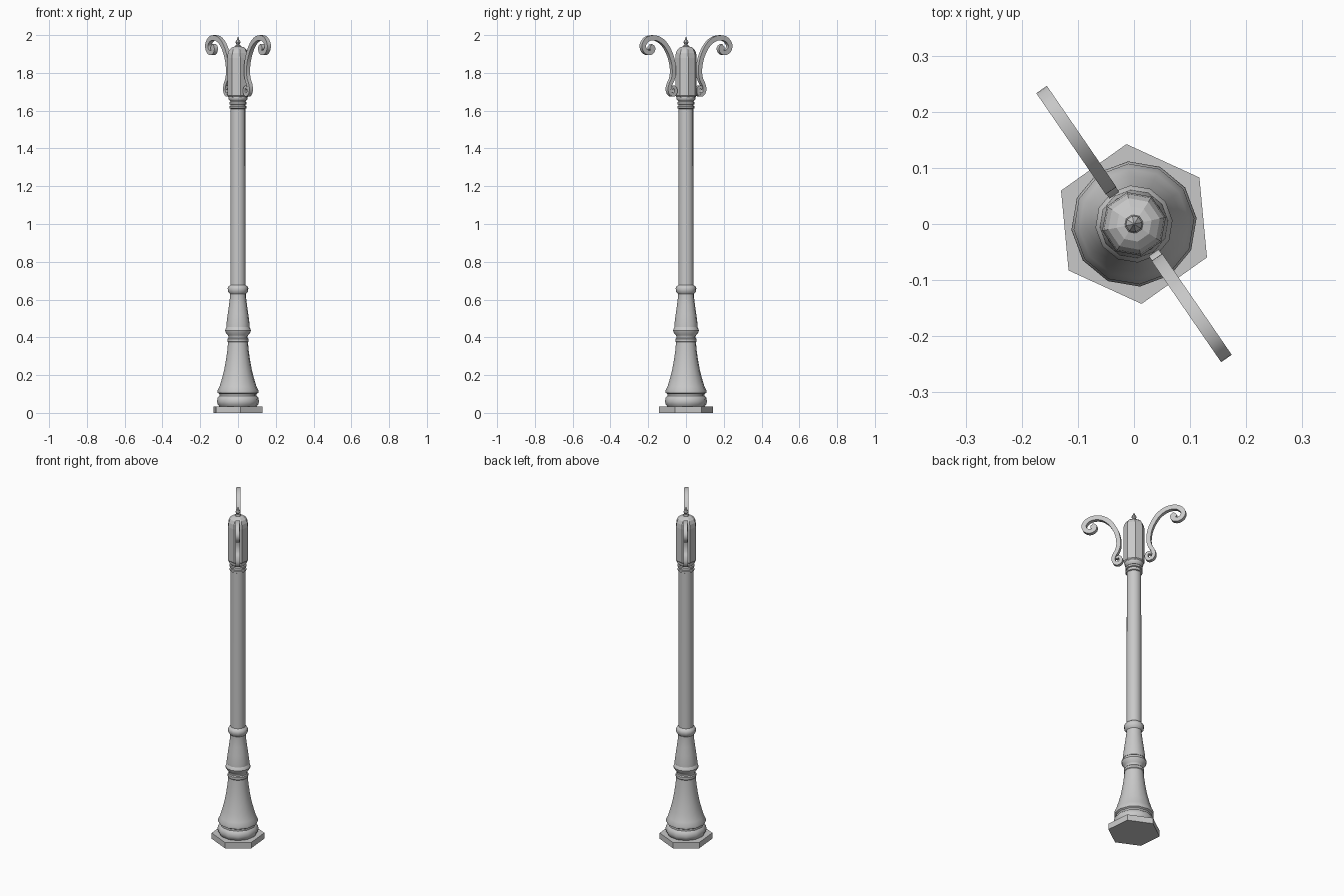
import bpy, bmesh, math
from mathutils import Vector, Matrix

old = bpy.data.objects.get("Cube")
if old:
    bpy.data.objects.remove(old, do_unlink=True)

TURN = math.radians(5.4)
ARM_TURN = math.radians(-55.5)

metal = bpy.data.materials.new("grey metal")
metal.use_nodes = True
metal.diffuse_color = (0.58, 0.58, 0.58, 1)
metal.node_tree.nodes["Principled BSDF"].inputs["Base Color"].default_value = (0.58, 0.58, 0.58, 1)


def finish(bm, name, smooth):
    """Turn a bmesh into a named, shaded object."""
    bmesh.ops.recalc_face_normals(bm, faces=bm.faces)
    mesh = bpy.data.meshes.new(name)
    bm.to_mesh(mesh)
    bm.free()
    mesh.materials.append(metal)
    obj = bpy.data.objects.new(name, mesh)
    bpy.context.collection.objects.link(obj)
    if smooth:
        bpy.ops.object.select_all(action="DESELECT")
        obj.select_set(True)
        bpy.context.view_layer.objects.active = obj
        bpy.ops.object.shade_smooth_by_angle(angle=math.radians(smooth))
    return obj


def skin(bm, rings):
    """Join rings of vertices with quads and cap both ends."""
    for a, b in zip(rings, rings[1:]):
        n = len(a)
        for i in range(n):
            j = (i + 1) % n
            bm.faces.new((a[i], a[j], b[j], b[i]))
    bm.faces.new(rings[0])
    bm.faces.new(rings[-1])


def lathe(name, profile, sides, turn, smooth=0):
    """Stack polygon rings given as (radius, height)."""
    bm = bmesh.new()
    rings = []
    for r, z in profile:
        angles = [turn + math.tau * i / sides for i in range(sides)]
        rings.append([bm.verts.new((r * math.cos(a), r * math.sin(a), z)) for a in angles])
    skin(bm, rings)
    return finish(bm, name, smooth)


def spline(points, steps):
    """Smooth path through the points."""
    p = [Vector(q) for q in points]
    p = [2 * p[0] - p[1]] + p + [2 * p[-1] - p[-2]]
    out = []
    for a, b, c, d in zip(p, p[1:], p[2:], p[3:]):
        for k in range(steps):
            t = k / steps
            out.append(0.5 * (2 * b + (c - a) * t + (2 * a - 5 * b + 4 * c - d) * t * t
                              + (3 * b - a - 3 * c + d) * t ** 3))
    return out + [p[-2]]


# Six-sided foot plate
lathe("foot_plate", [(0.143, 0), (0.143, 0.035)], 6, TURN + math.pi / 6)

# Flared pedestal with mouldings
lathe("pedestal", [
    (0.100, 0.035), (0.108, 0.045), (0.112, 0.06), (0.108, 0.08), (0.098, 0.09),
    (0.098, 0.10), (0.108, 0.106), (0.108, 0.12), (0.098, 0.14), (0.086, 0.18),
    (0.074, 0.225), (0.064, 0.28), (0.057, 0.33), (0.053, 0.375)], 12, TURN, 35)
lathe("pedestal_rings", [
    (0.050, 0.37), (0.056, 0.378), (0.056, 0.392), (0.051, 0.397), (0.051, 0.405),
    (0.055, 0.412), (0.066, 0.426), (0.069, 0.437), (0.064, 0.45), (0.058, 0.458)], 12, TURN, 35)
lathe("upper_pedestal", [
    (0.062, 0.455), (0.061, 0.475), (0.055, 0.52), (0.048, 0.57), (0.043, 0.61),
    (0.043, 0.63), (0.053, 0.642), (0.055, 0.66), (0.050, 0.67), (0.041, 0.678)], 12, TURN, 35)

# Long column and its neck rings
lathe("column", [(0.041, 0.67), (0.040, 1.66)], 12, TURN, 35)
for i, z in enumerate((1.618, 1.64)):
    lathe(f"neck_ring_{i + 1}", [(0.040, z - 0.008), (0.046, z - 0.005), (0.046, z + 0.005),
                                 (0.040, z + 0.008)], 12, TURN, 35)
lathe("neck_collar", [(0.041, 1.65), (0.050, 1.66), (0.052, 1.672), (0.048, 1.68)], 12, TURN, 35)

# Eight-sided housing with a faceted dome
EIGHTH = ARM_TURN + math.pi / 8
lathe("housing", [(0.050, 1.67), (0.058, 1.68), (0.058, 1.88), (0.055, 1.905),
                  (0.047, 1.923), (0.032, 1.935), (0.015, 1.94)], 8, EIGHTH)

# Pointed finial
lathe("finial", [(0.018, 1.935), (0.016, 1.943), (0.008, 1.948), (0.010, 1.954), (0.015, 1.961),
                 (0.012, 1.967), (0.006, 1.975), (0.001, 1.99)], 8, EIGHTH, 35)


# Scrolled arms: a flat bar swept along an S-shaped path
path = spline([
    (0.082, 1.722), (0.090, 1.735), (0.100, 1.727), (0.100, 1.712), (0.088, 1.700),
    (0.073, 1.698), (0.068, 1.688), (0.085, 1.684), (0.105, 1.691), (0.113, 1.712),
    (0.107, 1.738), (0.092, 1.765), (0.084, 1.80), (0.088, 1.85), (0.105, 1.90),
    (0.135, 1.947), (0.175, 1.977), (0.218, 1.986), (0.255, 1.976), (0.277, 1.948),
    (0.270, 1.920), (0.245, 1.906), (0.222, 1.914), (0.217, 1.933), (0.232, 1.943)][7:], 5)
foot = spline([
    (0.113, 1.712), (0.105, 1.690), (0.086, 1.684), (0.072, 1.697),
    (0.074, 1.718), (0.088, 1.726), (0.096, 1.714)], 5)


def bar(name, points, thick_start, thick_end, width, turn):
    bm = bmesh.new()
    rings = []
    last = len(points) - 1
    for i, p in enumerate(points):
        along = (points[min(i + 1, last)] - points[max(i - 1, 0)]).normalized()
        side = Vector((-along.y, along.x))
        t = i / last
        # Fullest at mid-length, thinner at both ends
        half = (thick_start + (thick_end - thick_start) * t) * 0.5
        half *= 0.8 + 0.25 * math.sin(math.pi * t)
        a, b = p + side * half, p - side * half
        w = width / 2
        corners = ((a, w), (a, -w), (b, -w), (b, w))
        rings.append([bm.verts.new((q.x, s, q.y)) for q, s in corners])
    skin(bm, rings)
    bm.transform(Matrix.Rotation(turn, 4, "Z"))
    return finish(bm, name, 35)


for label, turn in (("front", ARM_TURN), ("back", ARM_TURN + math.pi)):
    bar(f"{label}_arm", path, 0.022, 0.028, 0.023, turn)
    bar(f"{label}_arm_foot_scroll", foot, 0.022, 0.014, 0.021, turn)
    # Small knob closing the upper scroll
    bm = bmesh.new()
    bmesh.ops.create_cone(bm, cap_ends=True, segments=12, radius1=0.014, radius2=0.014, depth=0.023)
    bm.transform(Matrix.Rotation(turn, 4, "Z") @ Matrix.Translation((0.227, 0, 1.932))
                 @ Matrix.Rotation(math.pi / 2, 4, "X"))
    finish(bm, f"{label}_arm_knob", 35)
